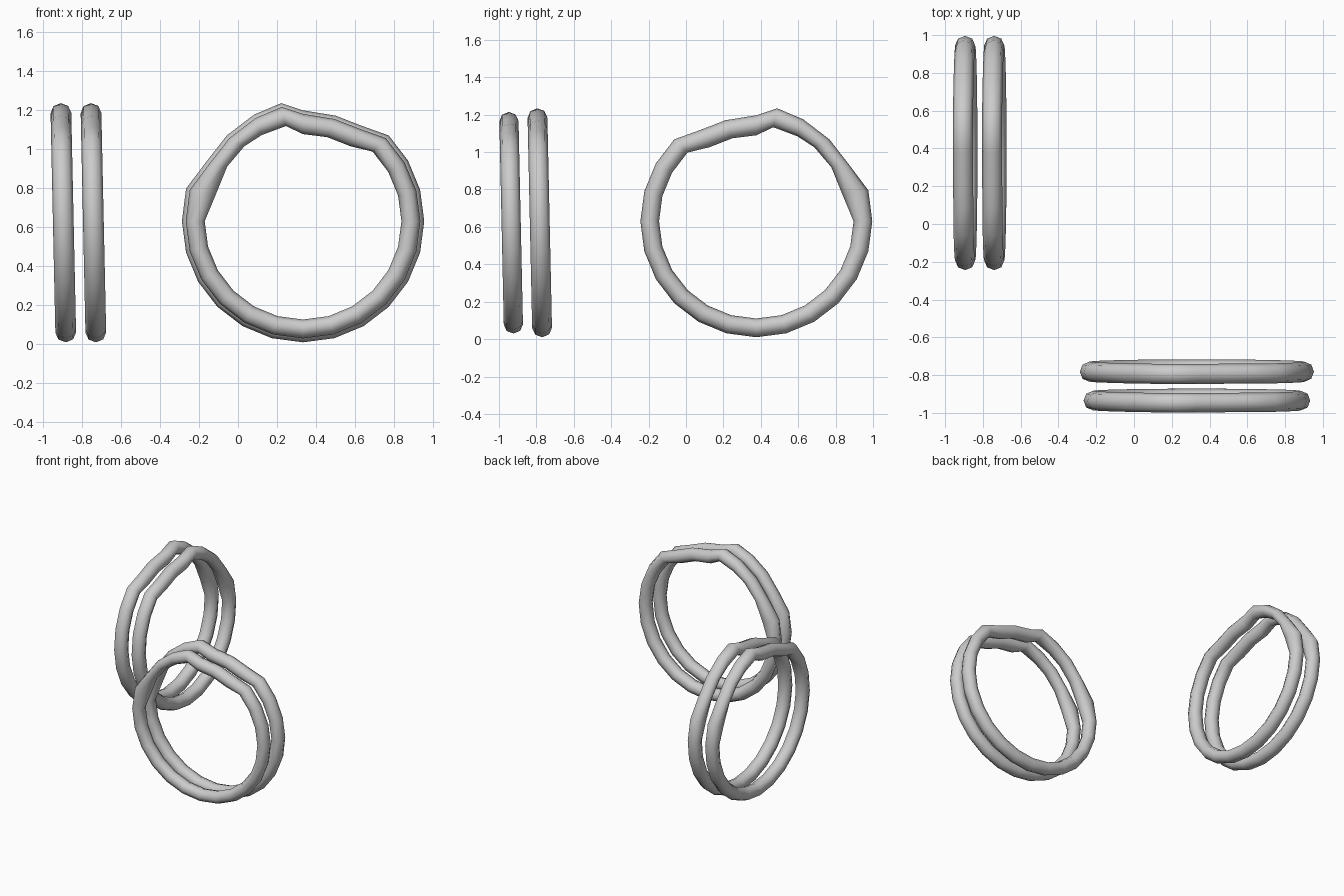
import bpy, math
from mathutils import Matrix, Vector

if "Cube" in bpy.data.objects:
    bpy.data.objects.remove(bpy.data.objects["Cube"])

SEG, SIDES, TUBE = 24, 8, 0.053
R_OUT, R_IN = 0.62, 0.52

# Dented stretch of the hoop: step index -> (outer point, inner point) in its plane
DENTS = {
    4: ((0.300, 0.488), (0.251, 0.396)),
    5: ((0.166, 0.540), (0.128, 0.444)),
    6: ((0.000, 0.567), (0.000, 0.460)),
    7: ((-0.112, 0.604), (-0.091, 0.503)),
    8: ((-0.251, 0.545), (-0.219, 0.455)),
    9: ((-0.390, 0.439), (-0.310, 0.396)),
    10: ((-0.503, 0.294), (-0.401, 0.289)),
    11: ((-0.599, 0.166), (-0.460, 0.144)),
}


def hoop_mesh():
    verts, faces = [], []
    for i in range(SEG):
        a = math.tau * i / SEG
        d = Vector((math.cos(a), math.sin(a)))
        out, inn = DENTS.get(i, (d * R_OUT, d * R_IN))
        out, inn = Vector(out), Vector(inn)
        mid, half = (out + inn) / 2, (out - inn) / 2
        for j in range(SIDES):
            b = math.tau * j / SIDES
            p = mid + half * math.cos(b)
            verts.append((p.x, TUBE * math.sin(b), p.y))
    for i in range(SEG):
        k = (i + 1) % SEG
        for j in range(SIDES):
            m = (j + 1) % SIDES
            faces.append((i * SIDES + j, i * SIDES + m, k * SIDES + m, k * SIDES + j))
    me = bpy.data.meshes.new("hoop")
    me.from_pydata(verts, [], faces)
    me.shade_smooth()
    me.update()
    return me


def add_hoop(name, mesh, loc, turn, scale=1.0):
    ob = bpy.data.objects.new(name, mesh)
    bpy.context.collection.objects.link(ob)
    # slight lean outward, then turn about the vertical
    ob.matrix_world = (Matrix.Translation(loc)
                       @ Matrix.Rotation(math.radians(turn), 4, 'Z')
                       @ Matrix.Rotation(math.radians(1.25), 4, 'X')
                       @ Matrix.Scale(scale, 4))


hoop = hoop_mesh()
# Make the normals point outward
import bmesh
bm = bmesh.new()
bm.from_mesh(hoop)
bmesh.ops.recalc_face_normals(bm, faces=bm.faces)
bm.to_mesh(hoop)
bm.free()

# Front pair, the foremost slightly smaller
add_hoop("front_hoop_outer", hoop, (0.333, -0.935, 0.63), 0, 0.968)
add_hoop("front_hoop_inner", hoop, (0.333, -0.782, 0.63), 0)
# Left pair, turned a quarter
add_hoop("left_hoop_outer", hoop, (-0.894, 0.376, 0.63), -90)
add_hoop("left_hoop_inner", hoop, (-0.740, 0.376, 0.63), -90)
